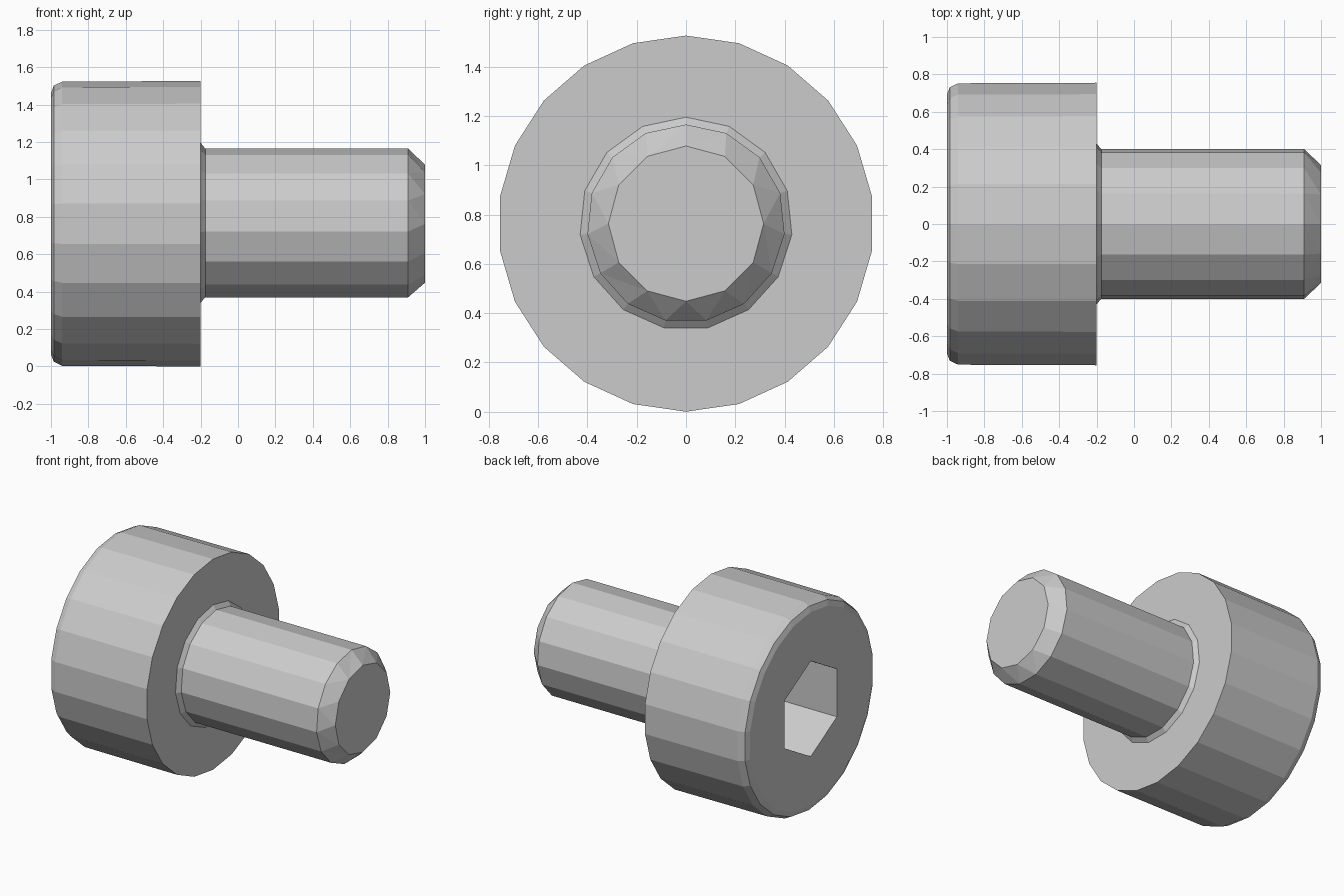
import bpy, bmesh
from math import sin, cos, tau

if "Cube" in bpy.data.objects:
    bpy.data.objects.remove(bpy.data.objects["Cube"])

AXIS_Z = 0.763


def ring(bm, x, r, n):
    # ring of n points around the x axis, first point at the top
    return [bm.verts.new((x, r * sin(tau * i / n), AXIS_Z + r * cos(tau * i / n)))
            for i in range(n)]


def join(bm, a, b):
    # skin two rings; quads for equal counts, otherwise zip triangles by angle
    na, nb = len(a), len(b)
    if na == nb:
        for i in range(na):
            j = (i + 1) % na
            bm.faces.new((a[i], a[j], b[j], b[i]))
        return
    i = j = 0
    while i < na or j < nb:
        if j == nb or (i < na and (i + 1) * nb <= (j + 1) * na):
            bm.faces.new((a[i], a[(i + 1) % na], b[j % nb]))
            i += 1
        else:
            bm.faces.new((a[i % na], b[(j + 1) % nb], b[j]))
            j += 1


# Each station: x, radius, number of sides
stations = [
    # hexagonal socket, floor to mouth
    (-0.55, 0.346, 6), (-1.0, 0.346, 6),
    # head with rounded outer edge
    (-1.0, 0.70, 22), (-0.985, 0.738, 22), (-0.94, 0.76, 22), (-0.2, 0.763, 22),
    # fillet under the head, shank and chamfered tip
    (-0.2, 0.432, 15), (-0.175, 0.402, 15), (0.91, 0.402, 15), (1.0, 0.315, 12),
]

bm = bmesh.new()
rings = [ring(bm, *s) for s in stations]
for a, b in zip(rings, rings[1:]):
    join(bm, a, b)
bm.faces.new(rings[0])
bm.faces.new(rings[-1])
bmesh.ops.recalc_face_normals(bm, faces=bm.faces)

mesh = bpy.data.meshes.new("socket_head_screw")
bm.to_mesh(mesh)
bm.free()
screw = bpy.data.objects.new("socket_head_screw", mesh)
bpy.context.collection.objects.link(screw)
